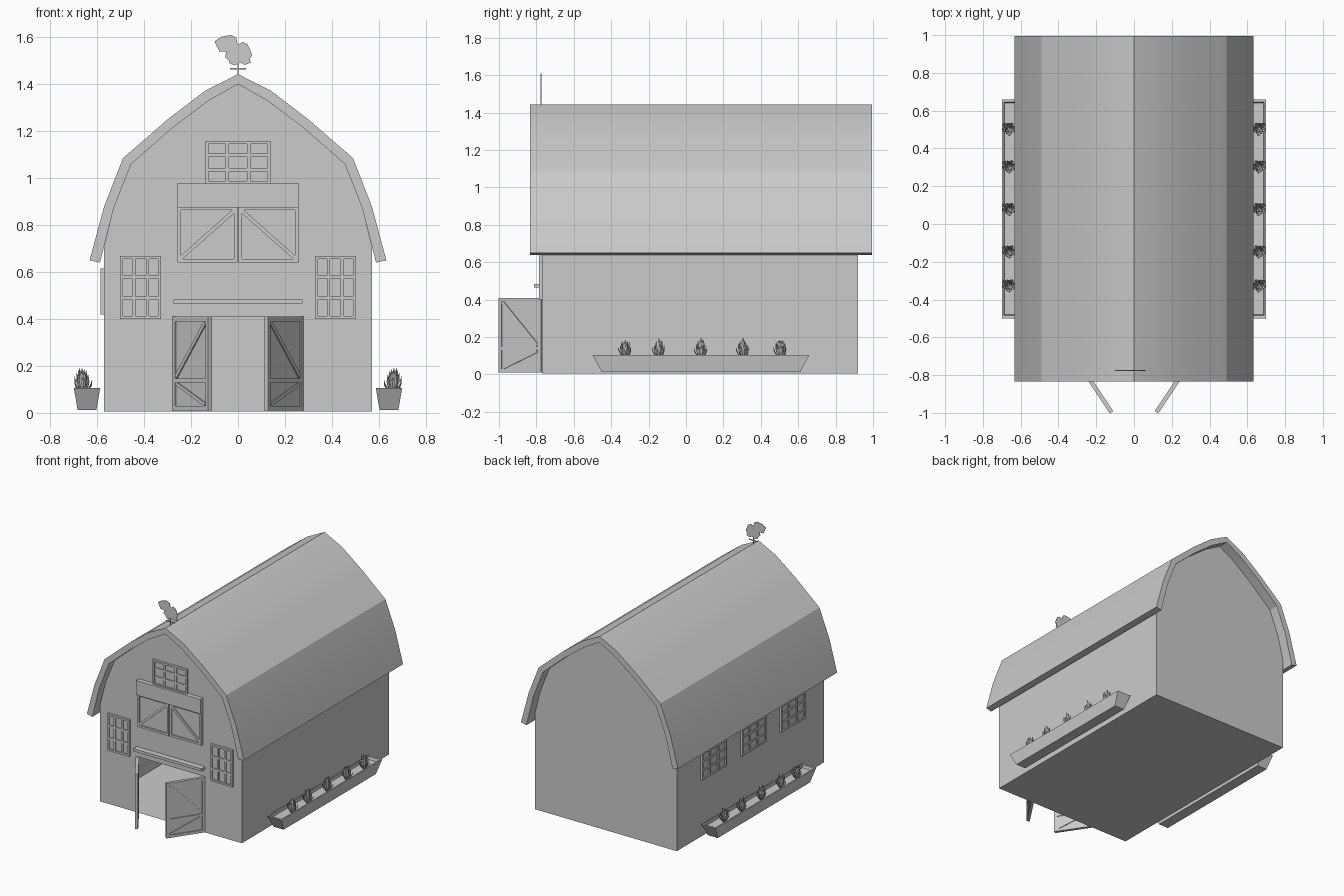
import bpy, bmesh, math, random
from mathutils import Matrix, Vector

if "Cube" in bpy.data.objects:
    bpy.data.objects.remove(bpy.data.objects["Cube"])

random.seed(4)
FRONT, BACK, HALF, BASE = -0.77, 0.92, 0.57, 0.005


def make(name, bm, mirror=False, smooth=False):
    bmesh.ops.recalc_face_normals(bm, faces=bm.faces)
    me = bpy.data.meshes.new(name)
    bm.to_mesh(me)
    bm.free()
    ob = bpy.data.objects.new(name, me)
    bpy.context.collection.objects.link(ob)
    if mirror:
        ob.modifiers.new("mirror", 'MIRROR')
    if smooth:
        bpy.ops.object.select_all(action='DESELECT')
        ob.select_set(True)
        bpy.context.view_layer.objects.active = ob
        bpy.ops.object.shade_smooth_by_angle(angle=math.radians(20))
    return ob


def box(bm, x, y, z, m=Matrix()):
    """Box from three (low, high) ranges, placed by m."""
    mid = Vector([(r[0] + r[1]) / 2 for r in (x, y, z)])
    size = [r[1] - r[0] for r in (x, y, z)]
    bmesh.ops.create_cube(bm, size=1, matrix=m @ Matrix.Translation(mid) @ Matrix.Diagonal((*size, 1)))


def bar(bm, a, b, w, y, m=Matrix()):
    """Diagonal board from a to b in the local xz plane."""
    d = Vector(b) - Vector(a)
    mid = (Vector(a) + Vector(b)) / 2
    r = Matrix.Translation((mid.x, 0, mid.y)) @ Matrix.Rotation(-math.atan2(d.y, d.x), 4, 'Y')
    box(bm, (-d.length / 2, d.length / 2), y, (-w / 2, w / 2), m @ r)


def frame(bm, x, z, w, y, m=Matrix()):
    for e in ((x[0], x[0] + w), (x[1] - w, x[1])):
        box(bm, e, y, z, m)
    for e in ((z[0], z[0] + w), (z[1] - w, z[1])):
        box(bm, (x[0] + w, x[1] - w), y, e, m)


def extrude(bm, pts, y0, y1):
    """Solid from an xz outline."""
    f = bm.faces.new([bm.verts.new((x, y0, z)) for x, z in pts])
    ext = bmesh.ops.extrude_face_region(bm, geom=[f], use_keep_orig=True)
    bmesh.ops.translate(bm, vec=(0, y1 - y0, 0), verts=[v for v in ext['geom'] if isinstance(v, bmesh.types.BMVert)])


def both(side):
    """Complete a right-hand profile (ridge first) on the left."""
    return [(-x, z) for x, z in side[:0:-1]] + side


# Roof
outer = [(0, 1.443), (0.14, 1.372), (0.30, 1.25), (0.49, 1.085), (0.57, 0.88), (0.632, 0.65)]
inner = [(0, 1.40), (0.125, 1.33), (0.28, 1.213), (0.455, 1.06), (0.53, 0.87), (0.588, 0.64)]
bm = bmesh.new()
extrude(bm, both(outer) + both(inner)[::-1], -0.835, 0.995)
make("roof", bm, smooth=True)

# Hollow barn body: gables, side walls and floor, with an open doorway
bm = bmesh.new()
gable = both(inner[:-1] + [(HALF, 0.71)])


def face(pts):
    bm.faces.new([bm.verts.new(p) for p in pts])


doorway = [(HALF, BASE), (0.275, BASE), (0.275, 0.41), (-0.275, 0.41), (-0.275, BASE), (-HALF, BASE)]
face([(x, FRONT, z) for x, z in gable + doorway])
face([(x, BACK, z) for x, z in gable + [(HALF, BASE), (-HALF, BASE)]])
for s in (-HALF, HALF):
    face([(s, FRONT, BASE), (s, BACK, BASE), (s, BACK, 0.71), (s, FRONT, 0.71)])
face([(-HALF, FRONT, BASE), (HALF, FRONT, BASE), (HALF, BACK, BASE), (-HALF, BACK, BASE)])
bmesh.ops.remove_doubles(bm, verts=bm.verts, dist=0.0005)
make("barn_walls", bm)


# Windows: frame, glazing bars and recessed pane
def window(name, x, z, m, mirror=False):
    bm = bmesh.new()
    frame(bm, x, z, 0.013, (-0.016, 0), m)
    box(bm, x, (-0.006, 0), z, m)
    for i in (1, 2):
        c = x[0] + (x[1] - x[0]) * i / 3
        box(bm, (c - 0.007, c + 0.007), (-0.014, 0), z, m)
        c = z[0] + (z[1] - z[0]) * i / 3
        box(bm, x, (-0.013, 0), (c - 0.007, c + 0.007), m)
    make(name, bm, mirror)


front = Matrix.Translation((0, FRONT, 0))
window("front_window", (0.327, 0.503), (0.40, 0.668), front, True)
window("gable_window", (-0.138, 0.138), (0.975, 1.158), front)
for i, y in enumerate((0.505, 0.05, -0.40)):
    m = Matrix.Translation((-HALF, y, 0)) @ Matrix.Rotation(-math.pi / 2, 4, 'Z')
    window(f"side_window_{i + 1}", (-0.14, 0.14), (0.42, 0.615), m)

# Loft doors with diagonal braces, and the header board above
bm = bmesh.new()
box(bm, (0.003, 0.257), (-0.012, 0), (0.64, 0.88), front)
frame(bm, (0.003, 0.257), (0.64, 0.88), 0.015, (-0.022, 0), front)
bar(bm, (0.015, 0.862), (0.245, 0.658), 0.016, (-0.02, 0), front)
make("loft_door", bm, True)
bm = bmesh.new()
box(bm, (-0.258, 0.258), (-0.032, 0), (0.875, 0.98), front)
make("loft_header", bm)

# Door track
bm = bmesh.new()
box(bm, (-0.275, 0.275), (-0.042, 0), (0.465, 0.484), front)
make("door_track", bm)

# Open barn doors, braced on both faces
hinge = Matrix.Translation((0.27, FRONT, 0)) @ Matrix.Rotation(math.atan2(-0.225, -0.15), 4, 'Z')
bm = bmesh.new()
W = 0.272
box(bm, (0.005, W - 0.005), (-0.005, 0.005), (0.015, 0.405), hinge)
for y in ((-0.011, 0), (0, 0.011)):
    frame(bm, (0, W), (0.01, 0.41), 0.02, y, hinge)
    box(bm, (0.02, W - 0.02), y, (0.13, 0.147), hinge)
    bar(bm, (0.025, 0.155), (W - 0.025, 0.385), 0.017, y, hinge)
    bar(bm, (0.025, 0.125), (W - 0.025, 0.035), 0.015, y, hinge)
make("barn_door", bm, True)

# Planter troughs: tapered box with rim and recessed soil
bm = bmesh.new()
CX, CY = 0.643, 0.08
loops = []
for hx, hy, z in ((0.04, 0.53, 0.012), (0.056, 0.58, 0.105), (0.046, 0.565, 0.105), (0.043, 0.56, 0.085)):
    loops.append([bm.verts.new((CX + a * hx, CY + b * hy, z)) for a, b in ((-1, -1), (1, -1), (1, 1), (-1, 1))])
for lo, hi in zip(loops, loops[1:]):
    for i in range(4):
        j = (i + 1) % 4
        bm.faces.new((lo[i], lo[j], hi[j], hi[i]))
bm.faces.new(loops[0])
bm.faces.new(loops[-1])
make("planter", bm, True)

# Plants: tufts of folded pointed leaves
for n, y in enumerate((-0.325, -0.145, 0.08, 0.305, 0.505)):
    bm = bmesh.new()
    for k in range(18):
        a = k * 2.4
        t = k / 17
        reach, h = 0.012 + 0.028 * t, 0.108 - 0.055 * t + random.uniform(-0.012, 0.008)
        out = Vector((math.cos(a), math.sin(a), 0))
        side = Vector((-out.y, out.x, 0))
        c = Vector((CX + 0.02, y, 0.085))
        rows = []
        for u, w in ((0, 0.004), (0.45, 0.011), (0.75, 0.008)):
            p = c + out * reach * (0.2 + 0.9 * u ** 0.7) + Vector((0, 0, h * u))
            rows.append([bm.verts.new(q) for q in (p - side * w, p + out * 0.004, p + side * w)])
        tip = bm.verts.new(c + out * reach + Vector((0, 0, h)))
        for lo, hi in zip(rows, rows[1:]):
            for i in (0, 1):
                bm.faces.new((lo[i], lo[i + 1], hi[i + 1], hi[i]))
        for i in (0, 1):
            bm.faces.new((rows[-1][i], rows[-1][i + 1], tip))
    make(f"plant_{n + 1}", bm, True)

# Weathervane: flat bird cutout on a rod with a crossbar
bm = bmesh.new()
bird = [(-0.10, 1.583), (-0.07, 1.602), (-0.03, 1.61), (-0.008, 1.598), (0, 1.568), (0.02, 1.58), (0.04, 1.57),
        (0.05, 1.55), (0.06, 1.525), (0.05, 1.508), (0.055, 1.492), (0.03, 1.482), (0.01, 1.492), (-0.015, 1.48),
        (-0.035, 1.488), (-0.04, 1.503), (-0.055, 1.515), (-0.05, 1.54), (-0.078, 1.538), (-0.09, 1.56)]
extrude(bm, bird, -0.777, -0.773)
make("weathervane_bird", bm)
bm = bmesh.new()
box(bm, (-0.003, 0.003), (-0.778, -0.772), (1.43, 1.49))
box(bm, (-0.035, 0.035), (-0.777, -0.773), (1.463, 1.469))
make("weathervane_rod", bm)
